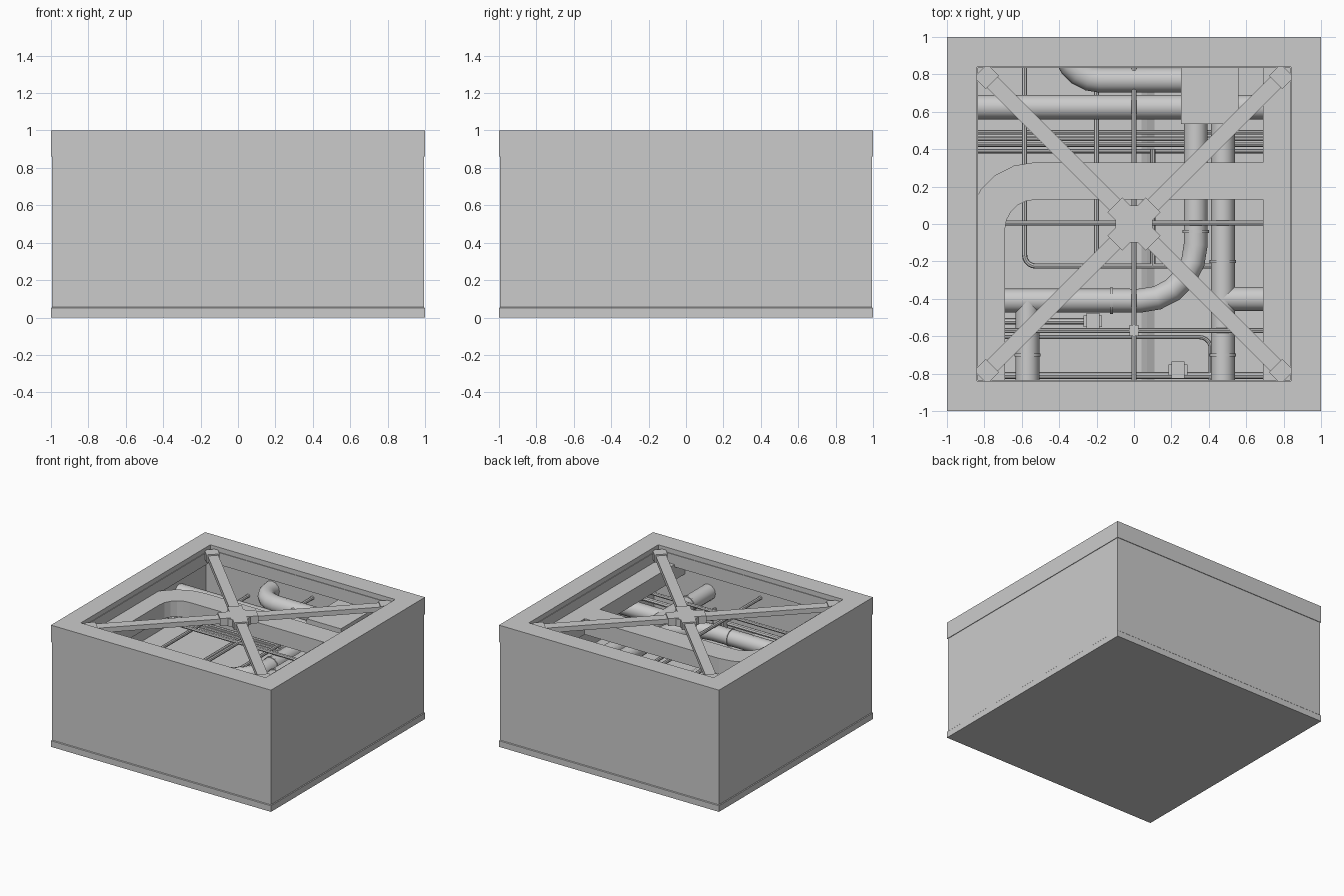
import bpy, bmesh
from math import sin, cos, pi, radians
from mathutils import Vector, Matrix

if "Cube" in bpy.data.objects:
    bpy.data.objects.remove(bpy.data.objects["Cube"])

grey = bpy.data.materials.new("plain grey")
grey.use_nodes = True
COLOUR = (0.6, 0.6, 0.6, 1)
grey.diffuse_color = COLOUR
grey.node_tree.nodes["Principled BSDF"].inputs["Base Color"].default_value = COLOUR

WALL = 0.97      # inner wall face
FLOOR = 0.4      # floor of the pit
DUCT_TOP = 0.88
PIPE_Z = 0.66    # large pipe axis
THIN_Z = 0.54    # thin pipe axis


def finish(name, bm):
    bmesh.ops.recalc_face_normals(bm, faces=bm.faces)
    mesh = bpy.data.meshes.new(name)
    bm.to_mesh(mesh)
    bm.free()
    mesh.materials.append(grey)
    obj = bpy.data.objects.new(name, mesh)
    bpy.context.collection.objects.link(obj)
    return obj


def box(name, low, high, turn=0):
    bm = bmesh.new()
    low, high = Vector(low), Vector(high)
    size = high - low
    bmesh.ops.create_cube(bm, size=1, matrix=Matrix.Rotation(turn, 4, "Z")
                          @ Matrix.Translation((low + high) / 2)
                          @ Matrix.Diagonal((*size, 1)))
    return finish(name, bm)


def slab(name, outline, bottom, top):
    """Extrude a flat outline upwards."""
    bm = bmesh.new()
    face = bm.faces.new([bm.verts.new((x, y, bottom)) for x, y in outline])
    new = bmesh.ops.extrude_face_region(bm, geom=[face])["geom"]
    bmesh.ops.translate(bm, vec=(0, 0, top - bottom),
                        verts=[v for v in new if isinstance(v, bmesh.types.BMVert)])
    return finish(name, bm)


def rounded(points, radius, steps=5):
    """Replace the inner corners of a path with bends."""
    pts = [Vector(p) for p in points]
    path = [pts[0]]
    for a, b, c in zip(pts, pts[1:], pts[2:]):
        u, w = (a - b).normalized(), (c - b).normalized()
        centre = b + (u + w) * radius
        for i in range(steps + 1):
            t = pi / 2 * i / steps
            path.append(centre - w * radius * cos(t) - u * radius * sin(t))
    return path + [pts[-1]]


def pipe(name, points, radius, z, bend=0.1, sides=4):
    curve = bpy.data.curves.new(name, "CURVE")
    curve.dimensions = "3D"
    curve.bevel_depth = radius
    curve.bevel_resolution = sides
    curve.use_fill_caps = True
    path = rounded([(x, y, z) for x, y in points], bend)
    spline = curve.splines.new("POLY")
    spline.points.add(len(path) - 1)
    for p, co in zip(spline.points, path):
        p.co = (*co, 1)
    curve.materials.append(grey)
    obj = bpy.data.objects.new(name, curve)
    bpy.context.collection.objects.link(obj)
    bpy.ops.object.select_all(action="DESELECT")
    obj.select_set(True)
    bpy.context.view_layer.objects.active = obj
    bpy.ops.object.convert(target="MESH")
    bpy.ops.object.shade_smooth_by_angle(angle=radians(40))
    return obj


# Outer shell: square rings joined from the base, over the rim, to the floor
rings = [(1, 0), (1, 0.05), (0.995, 0.055), (0.995, 0.86), (1, 0.86), (1, 1),
         (0.84, 1), (0.84, 0.96), (0.835, 0.96), (0.835, 0.86),
         (WALL, 0.86), (WALL, FLOOR)]
bm = bmesh.new()
loops = [[bm.verts.new((sx * h, sy * h, z))
          for sx, sy in ((-1, -1), (1, -1), (1, 1), (-1, 1))] for h, z in rings]
for a, b in zip(loops, loops[1:]):
    for i in range(4):
        j = (i + 1) % 4
        bm.faces.new((a[i], a[j], b[j], b[i]))
bm.faces.new(loops[0])
bm.faces.new(loops[-1])
finish("shell", bm)

# Raised floor panel with a sloping edge
bm = bmesh.new()
edge = [(-WALL, FLOOR), (-WALL, 0.44), (0.04, 0.44), (0.07, 0.425), (0.11, FLOOR)]
face = bm.faces.new([bm.verts.new((x, -WALL, z)) for x, z in edge])
new = bmesh.ops.extrude_face_region(bm, geom=[face])["geom"]
bmesh.ops.translate(bm, vec=(0, 2 * WALL, 0),
                    verts=[v for v in new if isinstance(v, bmesh.types.BMVert)])
finish("floor_panel", bm)

# Diagonal braces, corner brackets and hub
for k in range(4):
    turn = pi / 4 + k * pi / 2
    box("brace", (0.05, -0.04, 0.925), (1.13, 0.04, 0.965), turn)
    box("corner_bracket", (1.07, -0.05, 0.91), (1.16, 0.05, 0.975), turn)
    box("hub_arm", (0, -0.055, 0.915), (0.145, 0.055, 0.975), turn)
box("hub", (-0.1, -0.1, 0.91), (0.1, 0.1, 0.972))

# Rectangular air ducts
outer = rounded([(-0.89, -WALL, 0), (-0.89, 0.33, 0), (0.69, 0.33, 0)], 0.36)
inner = rounded([(-0.69, -WALL, 0), (-0.69, 0.13, 0), (0.69, 0.13, 0)], 0.16)
slab("bent_duct", [(p.x, p.y) for p in outer + inner[::-1]], DUCT_TOP - 0.13, DUCT_TOP)
box("side_duct", (0.69, -WALL, DUCT_TOP - 0.13), (0.89, WALL, DUCT_TOP))
box("junction_box", (0.25, 0.535, 0.52), (0.56, WALL, 0.8))

# Large pipes
pipe("cross_pipe", [(-WALL, 0.625), (WALL, 0.625)], 0.066, PIPE_Z)
pipe("back_pipe", [(0.3, 0.77), (-0.37, 0.77), (-0.37, WALL)], 0.068, 0.71, 0.19)
pipe("bent_pipe", [(-WALL, -0.41), (0.33, -0.41), (0.33, 0.6)], 0.064, PIPE_Z, 0.3)
pipe("long_pipe", [(0.475, -WALL), (0.475, 0.6)], 0.064, PIPE_Z)
pipe("right_branch", [(0.475, -0.4), (WALL, -0.4)], 0.064, PIPE_Z)
pipe("left_branch", [(-0.57, -WALL), (-0.57, -0.41)], 0.064, PIPE_Z)

# Pipe collars
for x, y, along_y in ((0.33, -0.04, 1), (0.475, -0.2, 1), (-0.57, -0.7, 1),
                      (-0.12, -0.41, 0), (0.475, -0.7, 1)):
    dx, dy = (0, 0.008) if along_y else (0.008, 0)
    pipe("collar", [(x - dx, y - dy), (x + dx, y + dy)], 0.07, PIPE_Z)

# Hanging support rods
pipe("long_rod", [(0, -WALL), (0, WALL)], 0.014, 0.74, sides=2)
for y in (0.005, -0.57):
    pipe("cross_rod", [(-WALL, y), (WALL, y)], 0.014, 0.74, sides=2)
box("rod_joint", (-0.025, -0.6, 0.72), (0.025, -0.54, 0.76))

# Thin pipes
for y in (0.39, 0.425, 0.455, 0.49):
    pipe("thin_pipe", [(-WALL, y), (WALL, y)], 0.012, THIN_Z, sides=2)
pipe("thin_pipe", [(-0.585, WALL), (-0.585, -0.225), (0.45, -0.225)], 0.014, 0.6, 0.06, 2)
for x, y in ((-0.2, WALL), (0.1, 0.4)):
    pipe("thin_pipe", [(x, -0.225), (x, y)], 0.014, 0.6, sides=2)
pipe("thin_pipe", [(-WALL, -0.605), (0.41, -0.605), (0.41, -WALL)], 0.011, THIN_Z, 0.06, 2)
for x, y in ((-0.22, -0.52), (WALL, -0.81)):
    pipe("thin_pipe", [(-WALL, y), (x, y)], 0.018, THIN_Z, sides=2)

# Valves
for x, y in ((-0.22, -0.52), (0.235, -0.78)):
    box("valve_body", (x - 0.05, y - 0.03, 0.51), (x + 0.05, y + 0.03, 0.58))
    box("valve_cap", (x - 0.035, y - 0.045, 0.53), (x + 0.035, y + 0.045, 0.61))
